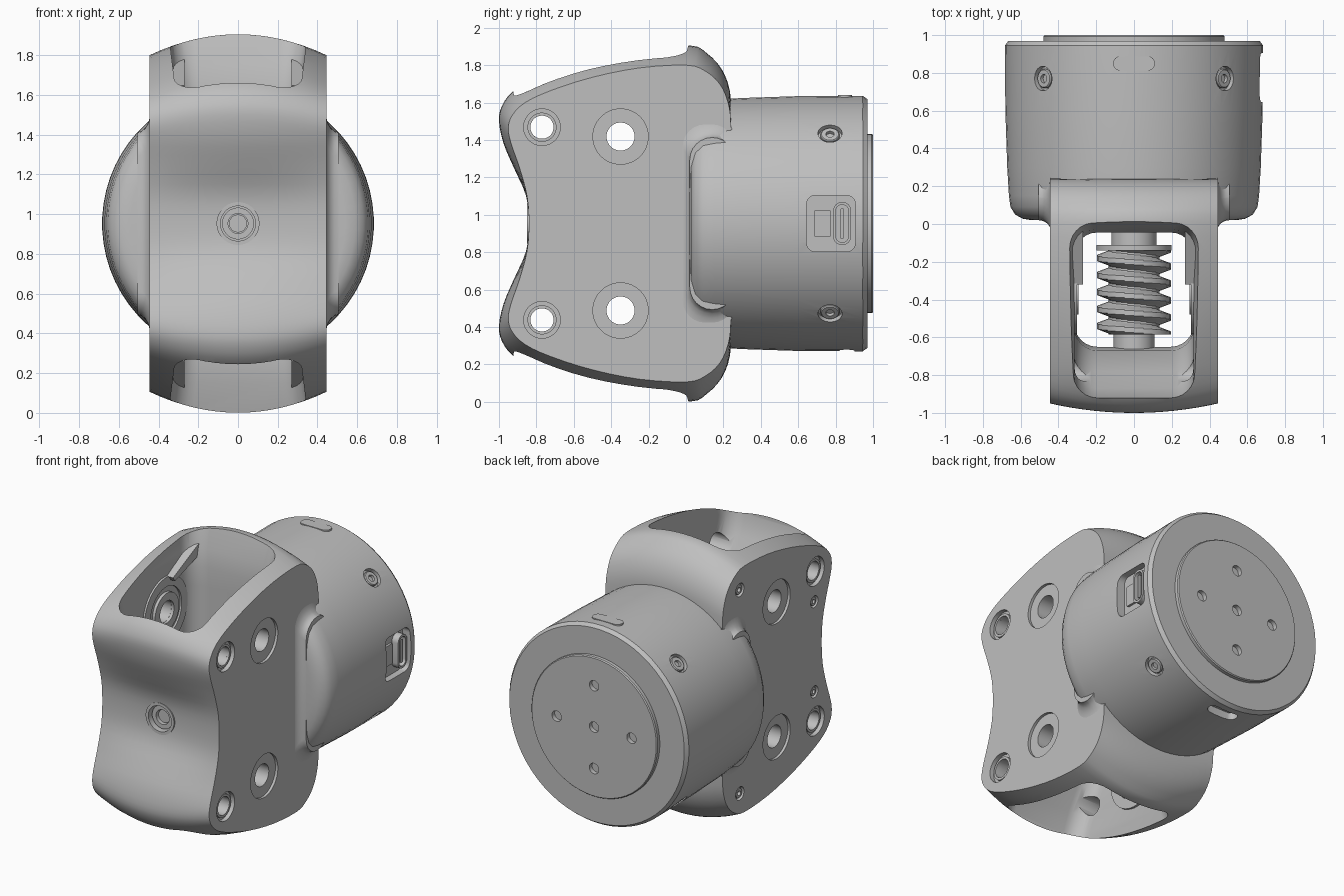
import bpy, bmesh, math
from mathutils import Vector

if "Cube" in bpy.data.objects:
    bpy.data.objects.remove(bpy.data.objects["Cube"])

ZC = 0.953          # height of the main axis
HW = 0.445          # half width of the gearbox
X, Y = Vector((1, 0, 0)), Vector((0, 1, 0))

grey = bpy.data.materials.new("housing grey")
grey.diffuse_color = (0.52, 0.52, 0.52, 1)
grey.use_nodes = True
grey.node_tree.nodes["Principled BSDF"].inputs["Base Color"].default_value = grey.diffuse_color


def loft(name, rings, closed=False):
    """Skin a list of equal-length point rings; cap the ends unless closed."""
    bm = bmesh.new()
    vs = [[bm.verts.new(p) for p in r] for r in rings]
    n = len(vs[0])
    pairs = list(zip(vs, vs[1:])) + ([(vs[-1], vs[0])] if closed else [])
    for a, b in pairs:
        for i in range(n):
            j = (i + 1) % n
            bm.faces.new((a[i], a[j], b[j], b[i]))
    if not closed:
        bm.faces.new(vs[0][::-1])
        bm.faces.new(vs[-1])
    bmesh.ops.recalc_face_normals(bm, faces=bm.faces)
    me = bpy.data.meshes.new(name)
    bm.to_mesh(me)
    bm.free()
    me.materials.append(grey)
    ob = bpy.data.objects.new(name, me)
    bpy.context.collection.objects.link(ob)
    return ob


def revolve(name, prof, origin, axis, n=32, closed=False):
    """Turn a (radius, distance along axis) profile around an axis."""
    q = Vector(axis).to_track_quat('Z', 'Y')
    ang = [2 * math.pi * (i + 0.5) / n for i in range(n)]
    return loft(name, [[Vector(origin) + q @ Vector((r * math.cos(a), r * math.sin(a), h))
                        for a in ang] for r, h in prof], closed)


def tube(name, ro, ri, h0, h1, origin, axis, n=32):
    return revolve(name, [(ro, h0), (ro, h1), (ri, h1), (ri, h0)], origin, axis, n, True)


def rrect(hu, hv, r, n=6):
    """Rounded rectangle outline."""
    out = []
    for k, (su, sv) in enumerate(((1, 1), (-1, 1), (-1, -1), (1, -1))):
        for i in range(n + 1):
            a = math.pi / 2 * (k + i / n)
            out.append((su * (hu - r) + r * math.cos(a), sv * (hv - r) + r * math.sin(a)))
    return out


def smooth_loop(pts, sub=3):
    """Closed Catmull-Rom curve through the points."""
    out, n = [], len(pts)
    for i in range(n):
        a, b, c, d = (Vector(pts[(i + k) % n]) for k in (-1, 0, 1, 2))
        for s in range(sub):
            t = s / sub
            out.append(0.5 * (2 * b + (c - a) * t + (2 * a - 5 * b + 4 * c - d) * t * t
                              + (3 * b - a - 3 * c + d) * t ** 3))
    return out


def cut(target, cutter):
    m = target.modifiers.new("cut", 'BOOLEAN')
    m.operation, m.solver, m.object = 'DIFFERENCE', 'EXACT', cutter
    dg = bpy.context.evaluated_depsgraph_get()
    target.data = bpy.data.meshes.new_from_object(target.evaluated_get(dg))
    target.modifiers.clear()
    bpy.data.objects.remove(cutter)


def screw(host, origin, axis, r, surf):
    """Recessed socket screw at distance surf along axis."""
    cut(host, revolve("recess", [(r, surf - 0.03), (r, surf + 0.1)], origin, axis, 24))
    s = 0.35 * r
    revolve("screw_head", [(r * .78, surf - .06), (r * .78, surf - .012), (r * .7, surf - .006),
                           (s, surf - .006), (s, surf - .025)], origin, axis, 24)


# Gearbox: side outline at the flat cheeks blends to a fuller outline in the middle
cheek = [(-.84, .953), (-.85, 1.1), (-.89, 1.25), (-.935, 1.38), (-.95, 1.46), (-.93, 1.53),
         (-.86, 1.60), (-.72, 1.665), (-.5, 1.735), (-.25, 1.785), (0, 1.80), (.1, 1.77),
         (.18, 1.70), (.225, 1.60), (.24, 1.48), (.24, 1.2), (.24, .953)]
crown = [(-.84, .953), (-.855, 1.1), (-.92, 1.25), (-.975, 1.38), (-1, 1.5), (-.985, 1.58),
         (-.93, 1.655), (-.8, 1.74), (-.55, 1.83), (-.25, 1.885), (.02, 1.905), (.11, 1.865),
         (.19, 1.78), (.235, 1.66), (.24, 1.5), (.24, 1.2), (.24, .953)]


def full(half):
    return smooth_loop(half + [(y, 2 * ZC - z) for y, z in half[-2:0:-1]])


cheek, crown = full(cheek), full(crown)
rings = []
for k in range(17):
    u = -1 + k / 8
    rings.append([(u * HW, *c.lerp(s, u * u)) for s, c in zip(cheek, crown)])
gearbox = loft("gearbox_body", rings)

# Gear cavity open at top and bottom
levels = [(0, -.65, -.045, .315), (.18, -.67, -.045, .315), (.4, -.78, -.045, .315),
          (.55, -.87, -.045, .315), (.68, -.92, -.045, .315), (.8, -.93, -.03, .33),
          (1.05, -.94, .04, .36)]
rings = []
for dz, yf, yb, hw in [(-l[0], *l[1:]) for l in levels[:0:-1]] + levels:
    rings.append([(u, (yf + yb) / 2 + v, ZC + dz) for u, v in rrect(hw, (yb - yf) / 2, .12)])
cut(gearbox, loft("cavity", rings))

# Bolt holes, inner bosses and ribs
for s in (-1, 1):
    for y, dz, r, cr, d in ((-.77, .515, .062, .098, .03), (-.35, .465, .075, .148, .018)):
        e = HW - d
        cut(gearbox, revolve("hole", [(cr, -.5), (cr, -e), (r, -e), (r, e), (cr, e), (cr, .5)],
                             (0, y, ZC + s * dz), X, 40))
        for side in (-X, X):
            if r > .07:
                o = (0, y, ZC + s * dz)
                tube("bearing_boss", .235, .17, .302, .33, o, side, 40)
                tube("boss_collar", .13, .076, .295, .33, o, side, 40)
                z0, z1 = ZC + s * (dz + .2), ZC + s * (dz + .36)
                loft("rib", [[(side.x * x, -.30, z0), (side.x * x, -.04, z1 - s * .08),
                              (side.x * x, -.04, z1), (side.x * x, -.32, z0 + s * .03)]
                             for x in (.27, .33)])
            else:
                tube("bushing", .078, .062, HW - .05, HW - .015, (0, y, ZC + s * dz), side)
    # case screws on the left cheek
    screw(gearbox, (0, .05, ZC + s * .70), -X, .045, HW)
    screw(gearbox, (0, -.76, ZC + s * .31), -X, .04, HW)

# Front shaft opening with bearing
cut(gearbox, revolve("front_bore", [(.092, -1.1), (.092, -.74)], (0, 0, ZC), Y))
tube("front_bearing_rim", .108, .088, -.85, -.76, (0, 0, ZC), Y)
tube("front_bearing", .08, .05, -.82, -.73, (0, 0, ZC), Y)

# Worm, collar and shaft
revolve("shaft", [(.045, -.80), (.045, -.67), (.108, -.67), (.108, -.2), (.12, -.2), (.12, 0)],
        (0, 0, ZC), Y)
revolve("worm_collar", [(.2, -.14), (.2, -.11)], (0, 0, ZC), Y)
pitch, n, rings = .09, 24, []
for k in range(int(.45 / pitch * n) + 1):
    ring = []
    for i in range(n):
        f = abs(2 * (((k - i) % n) / n) - 1)
        r = .135 + .062 * min(1, max(0, (f - .17) / .5))
        a = 2 * math.pi * i / n
        ring.append((r * math.cos(a), -.585 + k * pitch / n, ZC + r * math.sin(a)))
    rings.append(ring)
loft("worm_thread", rings)

# Motor can
can = revolve("motor_can", [(.54, .02), (.59, .028), (.63, .05), (.655, .09), (.663, .15),
                            (.672, .3), (.682, .6), (.684, .945), (.666, .97)],
              (0, 0, ZC), Y, 64)
for s in (-1, 1):
    # rounded shoulder where the can meets the cheek
    rings = []
    for k in range(6):
        a = k * math.pi / 10
        x, w = .44 + .065 * (1 - math.cos(a)), 1 - math.sin(a)
        y0, y1 = .02 - .06 * w, .26
        rings.append([(s * x, (y0 + y1) / 2 + u, ZC + v)
                      for u, v in rrect((y1 - y0) / 2, .46 + .11 * w, .12)])
    loft("shoulder", rings)
    for t in (-1, 1):
        screw(can, (0, .77, ZC), (s, 0, t), .065, .682)


# Charging port in a pocket on the right, slot below, button on top
def side_prism(name, y, z, hu, hv, r, x0, x1):
    return loft(name, [[(x, y + u, z + v) for u, v in rrect(hu, hv, r)] for x in (x0, x1)])


cut(can, side_prism("pocket", .775, ZC, .13, .15, .045, .62, .75))
side_prism("port_floor_step", .73, ZC, .045, .07, .008, .60, .635)
port = side_prism("port_shell", .835, ZC, .048, .115, .046, .60, .668)
cut(port, side_prism("port_opening", .835, ZC, .034, .10, .032, .63, .75))
side_prism("port_tongue", .835, ZC, .01, .08, .006, .60, .66)


def flat_prism(name, hu, hv, r, y, z0, z1):
    return loft(name, [[(u, y + v, z) for u, v in rrect(hu, hv, r)] for z in (z0, z1)])


cut(can, flat_prism("slot", .11, .04, .038, .86, ZC - .75, ZC - .63))
flat_prism("top_button", .11, .038, .036, .85, ZC + .65, ZC + .686)

# Output disc with bolt pattern
disc = revolve("output_disc", [(.48, .95), (.48, .993), (.474, 1.0)], (0, 0, ZC), Y, 64)
for x, z in ((0, 0), (.285, 0), (-.285, 0), (0, .285), (0, -.285)):
    cut(disc, revolve("bolt_hole", [(.036, .955), (.036, 1.1)], (x, 0, ZC + z), Y, 20))

# Smooth shading with sharp edges kept
for ob in bpy.context.collection.objects:
    ob.select_set(True)
    bpy.context.view_layer.objects.active = ob
bpy.ops.object.shade_smooth_by_angle(angle=math.radians(32))
